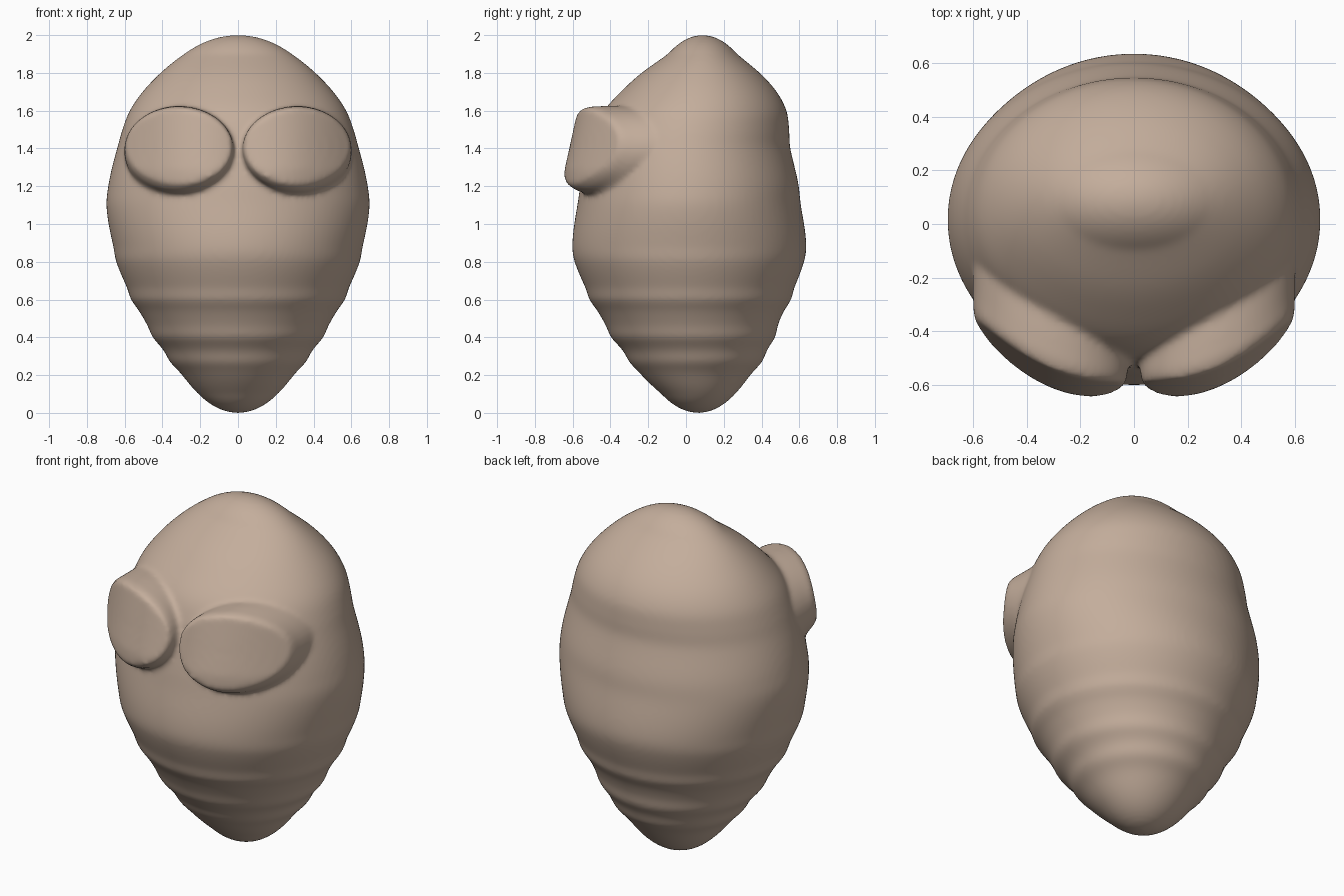
import bpy, bmesh, math

cube = bpy.data.objects.get("Cube")
if cube:
    bpy.data.objects.remove(cube, do_unlink=True)

# One warm beige skin
skin = bpy.data.materials.new("warm_beige")
skin.use_nodes = True
BEIGE = (0.55, 0.42, 0.33, 1)
skin.diffuse_color = BEIGE
skin.node_tree.nodes["Principled BSDF"].inputs["Base Color"].default_value = BEIGE

# Body profile: height, half width, front y, back y
PROFILE = [
    (0.1, 0.21, -0.13, 0.26), (0.2, 0.295, -0.235, 0.34),
    (0.3, 0.37, -0.31, 0.41), (0.4, 0.44, -0.385, 0.46),
    (0.5, 0.5, -0.445, 0.5), (0.6, 0.555, -0.5, 0.545),
    (0.8, 0.645, -0.59, 0.625), (0.88, 0.66, -0.602, 0.637),
    (1.1, 0.697, -0.575, 0.608), (1.2, 0.687, -0.56, 0.597),
    (1.4, 0.64, -0.515, 0.552), (1.5, 0.612, -0.485, 0.546),
    (1.6, 0.573, -0.435, 0.532), (1.7, 0.505, -0.345, 0.48),
    (1.8, 0.41, -0.235, 0.39), (1.9, 0.285, -0.095, 0.27),
]
RIPPLES = (0.27, 0.4, 0.6)
SEG = 96


def dome(z):
    return math.sqrt(max(0, 1 - (z - 1) ** 2))


# Radii are stored relative to a round dome so both poles stay rounded
KEYS = [(z, w / dome(z), (b - f) / 2 / dome(z), (b + f) / 2) for z, w, f, b in PROFILE]


def section(z):
    """Smoothly interpolated half width, half depth and centre y."""
    z = min(max(z, KEYS[0][0]), KEYS[-1][0])
    i = max(k for k in range(len(KEYS) - 1) if KEYS[k][0] <= z)
    p = [KEYS[min(max(i + d, 0), len(KEYS) - 1)] for d in (-1, 0, 1, 2)]
    span = p[2][0] - p[1][0]
    t = (z - p[1][0]) / span
    out = []
    for c in (1, 2, 3):
        m0 = (p[2][c] - p[0][c]) / (p[2][0] - p[0][0]) * span
        m1 = (p[3][c] - p[1][c]) / (p[3][0] - p[1][0]) * span
        a, b = p[1][c], p[2][c]
        out.append(a + m0 * t + (3 * (b - a) - 2 * m0 - m1) * t * t
                   + (2 * (a - b) + m0 + m1) * t ** 3)
    return out


def loft(bm, rings, start, end):
    """Skin closed rings and close both ends with fans."""
    rows = [[bm.verts.new(co) for co in ring] for ring in rings]
    for a, b in zip(rows, rows[1:]):
        for i in range(SEG):
            j = (i + 1) % SEG
            bm.faces.new((a[i], a[j], b[j], b[i]))
    for row, tip in ((rows[0], start), (rows[-1], end)):
        v = bm.verts.new(tip)
        for i in range(SEG):
            bm.faces.new((row[i], row[(i + 1) % SEG], v))


ANGLES = [2 * math.pi * i / SEG for i in range(SEG)]
bm = bmesh.new()

# Body: stacked ellipses with soft ridges on the tapering lower end
rings = []
for k in range(1, 100):
    z = 1 - math.cos(math.pi * k / 100)
    w, d, cy = section(z)
    ridge = sum(0.012 * math.exp(-((z - c) / 0.04) ** 2) for c in RIPPLES)
    rx, ry = w * dome(z) + ridge, d * dome(z) + ridge
    rings.append([(rx * math.cos(a), cy + ry * math.sin(a), z) for a in ANGLES])
loft(bm, rings, (0, 0.07, 0), (0, 0.07, 2))


# Eyes: flared oval drums with a curved face wrapping around the head
def face_y(x, z):
    return -0.645 + 1.3 * (abs(x) - 0.15) ** 2 + 0.22 * max(0, z - 1.28)


def eye_ring(side, hw, hh, cz, depth):
    ring = []
    for a in ANGLES:
        x = side * (0.312 + hw * math.cos(a))
        z = cz + hh * math.sin(a)
        front = face_y(x, z)
        ring.append((x, front + depth * (0.05 - front), z))
    return ring


for side in (-1, 1):
    rings = [eye_ring(side, 0.29, 0.245, 1.38, 1),
             eye_ring(side, 0.29, 0.24, 1.385, 0.2),
             eye_ring(side, 0.288, 0.222, 1.4, 0.06)]
    for s in (1, 0.8, 0.6, 0.4, 0.2):
        rings.append(eye_ring(side, 0.28 * s, 0.2 * s, 1.41, 0))
    loft(bm, rings, (side * 0.312, 0.05, 1.38),
         (side * 0.312, face_y(0.312, 1.41), 1.41))

bmesh.ops.recalc_face_normals(bm, faces=bm.faces)
mesh = bpy.data.meshes.new("head_with_eyes")
bm.to_mesh(mesh)
bm.free()
mesh.materials.append(skin)
mesh.shade_smooth()
head = bpy.data.objects.new("head_with_eyes", mesh)
bpy.context.collection.objects.link(head)

# Fuse the parts into one skin and soften the joins
fuse = head.modifiers.new("fuse", 'REMESH')
fuse.mode = 'VOXEL'
fuse.voxel_size = 0.014
fuse.use_smooth_shade = True
soften = head.modifiers.new("soften", 'SMOOTH')
soften.factor = 0.5
soften.iterations = 8
